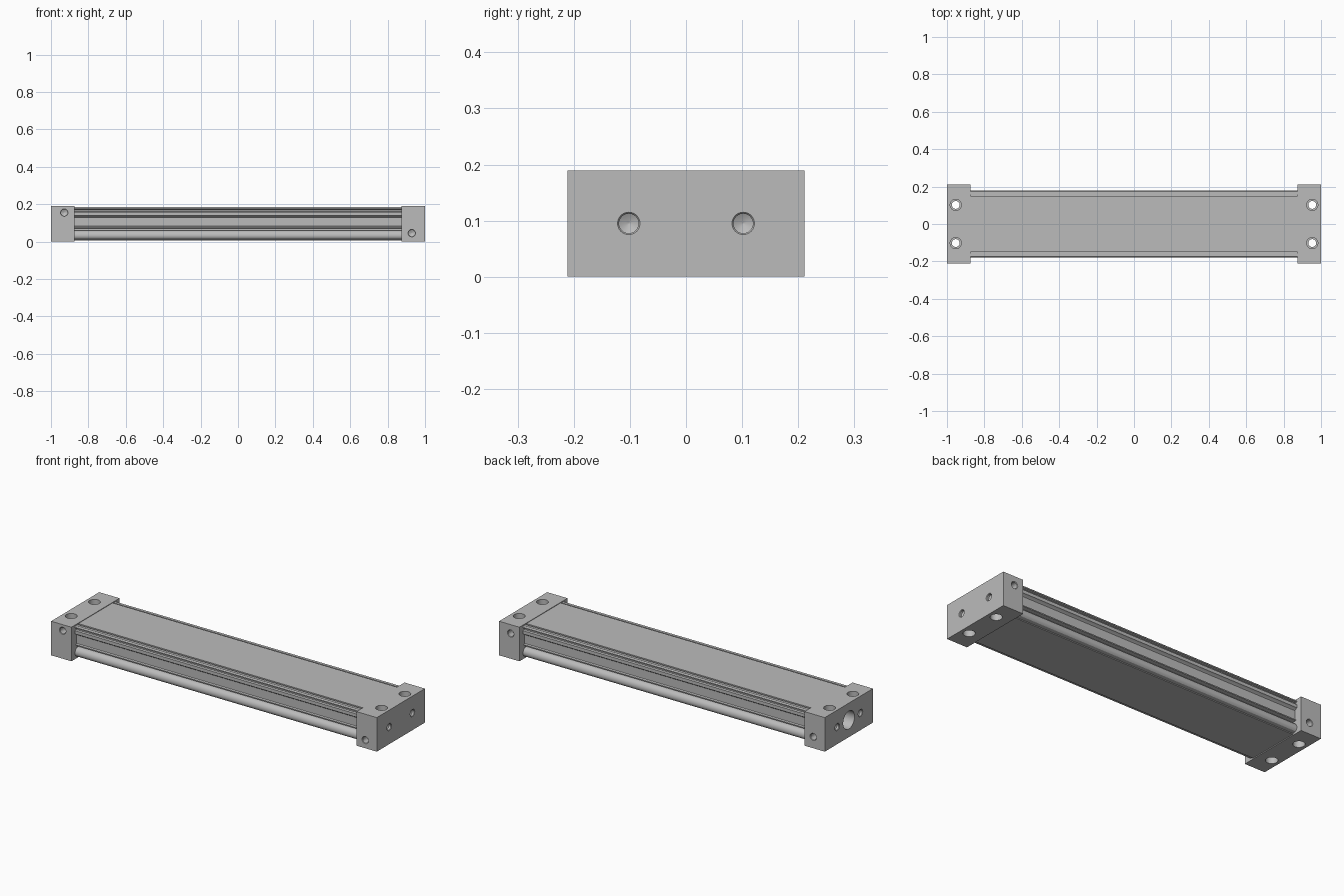
import bpy, bmesh, math
from mathutils import Vector

cube = bpy.data.objects.get("Cube")
if cube:
    bpy.data.objects.remove(cube, do_unlink=True)

grey = bpy.data.materials.new("aluminium grey")
grey.use_nodes = True
colour = (0.5, 0.5, 0.5, 1)
grey.diffuse_color = colour
grey.node_tree.nodes["Principled BSDF"].inputs["Base Color"].default_value = colour

L, END, W, H = 1.0, 0.875, 0.211, 0.189   # half length, body half length, half width, height


def make_object(name, bm):
    bmesh.ops.recalc_face_normals(bm, faces=bm.faces)
    mesh = bpy.data.meshes.new(name)
    bm.to_mesh(mesh)
    bm.free()
    mesh.materials.append(grey)
    obj = bpy.data.objects.new(name, mesh)
    bpy.context.collection.objects.link(obj)
    return obj


def smooth(obj):
    bpy.ops.object.select_all(action='DESELECT')
    obj.select_set(True)
    bpy.context.view_layer.objects.active = obj
    bpy.ops.object.shade_smooth_by_angle(angle=math.radians(30))


def drill(obj, start, direction, steps, sides=32):
    """Cut a turned hole: steps are (depth, radius) pairs along direction."""
    bm = bmesh.new()
    d = Vector(direction)
    turn = d.to_track_quat('Z', 'Y')
    rings = []
    for depth, r in steps:
        rings.append([bm.verts.new(Vector(start) + turn @ Vector(
            (r * math.cos(math.tau * i / sides), r * math.sin(math.tau * i / sides), depth)))
            for i in range(sides)])
    for a, b in zip(rings, rings[1:]):
        for i in range(sides):
            j = (i + 1) % sides
            bm.faces.new((a[i], a[j], b[j], b[i]))
    bm.faces.new(rings[0])
    bm.faces.new(rings[-1])
    cutter = make_object("hole_cutter", bm)
    cutter.hide_render = True
    mod = obj.modifiers.new("hole", 'BOOLEAN')
    mod.object, mod.operation, mod.solver = cutter, 'DIFFERENCE', 'EXACT'
    bpy.context.view_layer.objects.active = obj
    bpy.ops.object.modifier_apply(modifier=mod.name)
    bpy.data.objects.remove(cutter, do_unlink=True)


def blind(radius, depth):
    """Chamfered hole with a conical drill tip."""
    return [(-0.01, radius), (0, radius), (0.003, radius * 0.87),
            (depth, radius * 0.87), (depth + 0.009, 0.0005)]


# Extruded body: one side of the section, from bottom to top, then mirrored
side = [(0.150, 0.005), (0.150, 0.010), (0.158, 0.010), (0.170, 0.013),
        (0.177, 0.020), (0.180, 0.030), (0.178, 0.042), (0.172, 0.052),
        (0.163, 0.058), (0.150, 0.060), (0.150, 0.070), (0.172, 0.072),
        (0.172, 0.078), (0.165, 0.082), (0.165, 0.130), (0.172, 0.136),
        (0.180, 0.140), (0.180, 0.158), (0.168, 0.160), (0.168, 0.170),
        (0.180, 0.172), (0.180, 0.178), (0.174, 0.184), (0.158, 0.184),
        (0.158, 0.176), (0.150, 0.176), (0.150, 0.186)]
section = side + [(-y, z) for y, z in reversed(side)]
bm = bmesh.new()
face = bm.faces.new([bm.verts.new((-END, y, z)) for y, z in section])
out = bmesh.ops.extrude_face_region(bm, geom=[face])
bmesh.ops.translate(bm, vec=(2 * END, 0, 0),
                    verts=[v for v in out["geom"] if isinstance(v, bmesh.types.BMVert)])
smooth(make_object("extruded_body", bm))

# End blocks with mounting holes, end holes and side ports
for name, s, front_z, back_z in (("left_end_block", 1, 0.045, 0.140),
                                 ("right_end_block", -1, 0.155, 0.063)):
    bm = bmesh.new()
    bmesh.ops.create_cube(bm, size=1)
    bmesh.ops.scale(bm, vec=(L - END, 2 * W, H), verts=bm.verts)
    bmesh.ops.translate(bm, vec=(s * (L + END) / 2, 0, H / 2), verts=bm.verts)
    block = make_object(name, bm)
    for y in (-0.102, 0.102):
        # counterbored from above and below
        drill(block, (s * 0.953, y, 0), (0, 0, 1),
              [(-0.01, 0.03), (0.035, 0.03), (0.035, 0.021),
               (H - 0.035, 0.021), (H - 0.035, 0.03), (H + 0.01, 0.03)])
        drill(block, (s * L, y, 0.095), (-s, 0, 0), blind(0.02, 0.014))
    for y, z in ((-W, front_z), (W, back_z)):
        drill(block, (s * 0.929, y, z), (0, -math.copysign(1, y), 0), blind(0.02, 0.04))
    if s < 0:
        # large rod bore
        drill(block, (-L, 0, 0.095), (1, 0, 0), [(-0.01, 0.05), (0.12, 0.05)], 48)
    smooth(block)
